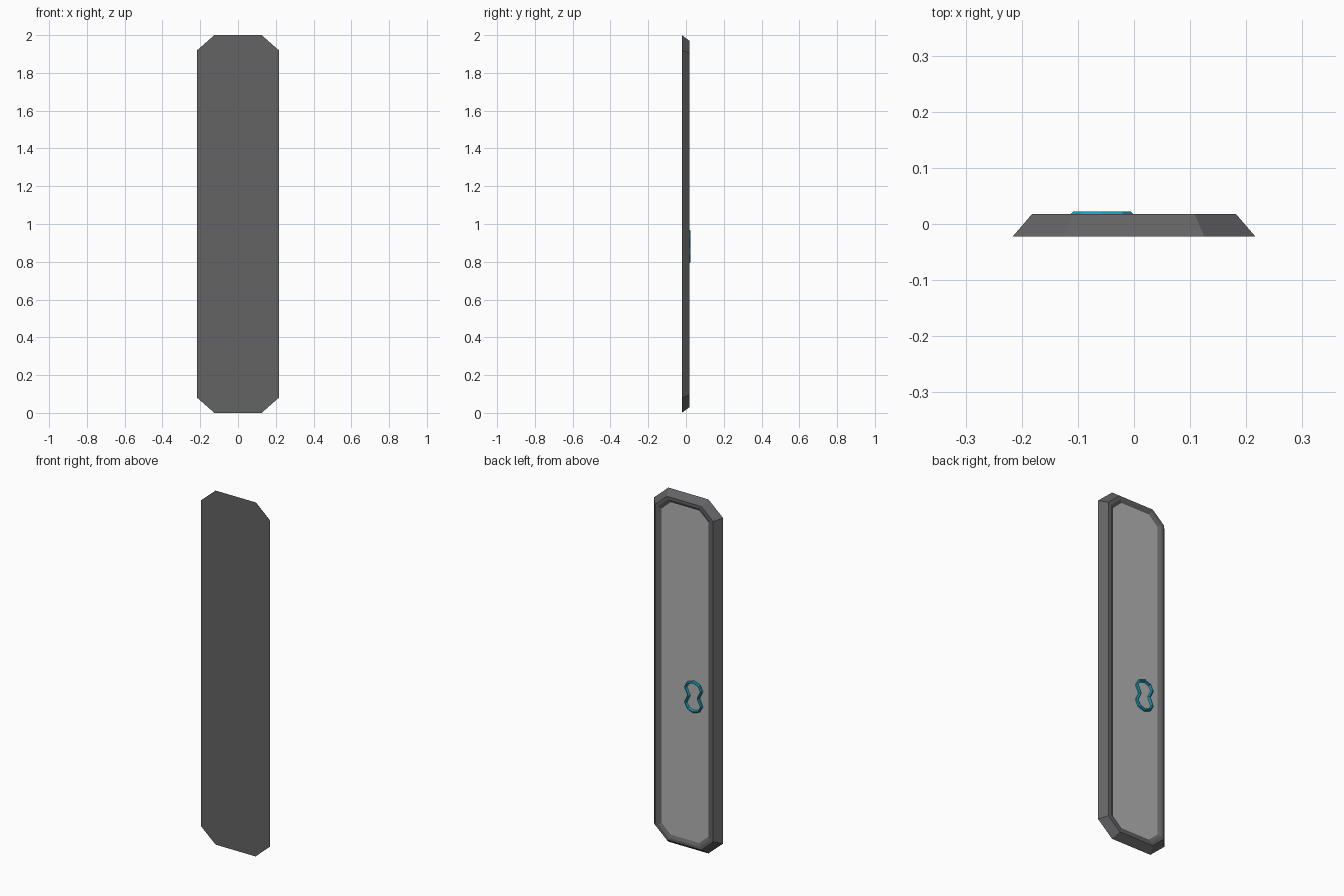
import bpy
import bmesh
from mathutils import Vector

if "Cube" in bpy.data.objects:
    bpy.data.objects.remove(bpy.data.objects["Cube"])


def material(name, rgb):
    mat = bpy.data.materials.new(name)
    mat.use_nodes = True
    color = (*rgb, 1.0)
    mat.diffuse_color = color
    mat.node_tree.nodes["Principled BSDF"].inputs["Base Color"].default_value = color
    return mat


def loft(name, loops, mats, cyclic=False):
    """Skin matching loops of points; cap both ends or close into a ring."""
    bm = bmesh.new()
    rings = [[bm.verts.new(p) for p in loop] for loop in loops]
    pairs = list(zip(rings, rings[1:]))
    if cyclic:
        pairs.append((rings[-1], rings[0]))
    for a, b in pairs:
        for i in range(len(a)):
            j = (i + 1) % len(a)
            bm.faces.new((a[i], a[j], b[j], b[i]))
    if not cyclic:
        bm.faces.new(rings[0])
        # the recessed end cap takes the second material
        bm.faces.new(rings[-1]).material_index = len(mats) - 1
    bmesh.ops.recalc_face_normals(bm, faces=bm.faces)
    mesh = bpy.data.meshes.new(name)
    bm.to_mesh(mesh)
    bm.free()
    for m in mats:
        mesh.materials.append(m)
    obj = bpy.data.objects.new(name, mesh)
    bpy.context.collection.objects.link(obj)
    return obj


def octagon(inset, y):
    """Tall cut-corner outline, shrunk by an inset."""
    w, h = 0.216 - inset, 1 - 0.87 * inset
    flat, side = 0.125 - 0.5 * inset, 0.92 - 0.45 * inset
    quarter = [(w, side), (flat, h)]
    right = [(x, -z) for x, z in reversed(quarter)] + quarter
    outline = right + [(-x, z) for x, z in reversed(right)]
    return [(x, y, z + 1) for x, z in outline]


def peanut(inset, y):
    """Pinched outline of the handle, offset inward along its corner normals."""
    quarter = [(0.036, 0), (0.056, 0.043), (0.038, 0.077), (0, 0.09)]
    upper = quarter + [(-x, z) for x, z in reversed(quarter[:-1])]
    pts = [Vector(p) for p in upper + [(x, -z) for x, z in reversed(upper[1:-1])]]
    out = []
    for i, p in enumerate(pts):
        t = (pts[(i + 1) % len(pts)] - pts[i - 1]).normalized()
        q = p + Vector((-t.y, t.x)) * inset
        out.append((q.x - 0.057, y, q.y + 0.88))
    return out


frame_grey = material("dark grey frame", (0.125, 0.125, 0.13))
panel_grey = material("light grey panel", (0.45, 0.45, 0.45))
teal = material("teal trim", (0.01, 0.39, 0.54))

# Door slab: bevelled edge, flat rim, sloped step down to the panel
loft("door_slab", [octagon(0, -0.022), octagon(0.034, 0.0175),
                   octagon(0.051, 0.0175), octagon(0.07, 0.009)],
     [frame_grey, panel_grey])

# Raised pinched ring on the panel
loft("handle_ring", [peanut(0, 0.008), peanut(0, 0.0175), peanut(0.005, 0.0225),
                     peanut(0.010, 0.0225), peanut(0.013, 0.008)],
     [teal], cyclic=True)
